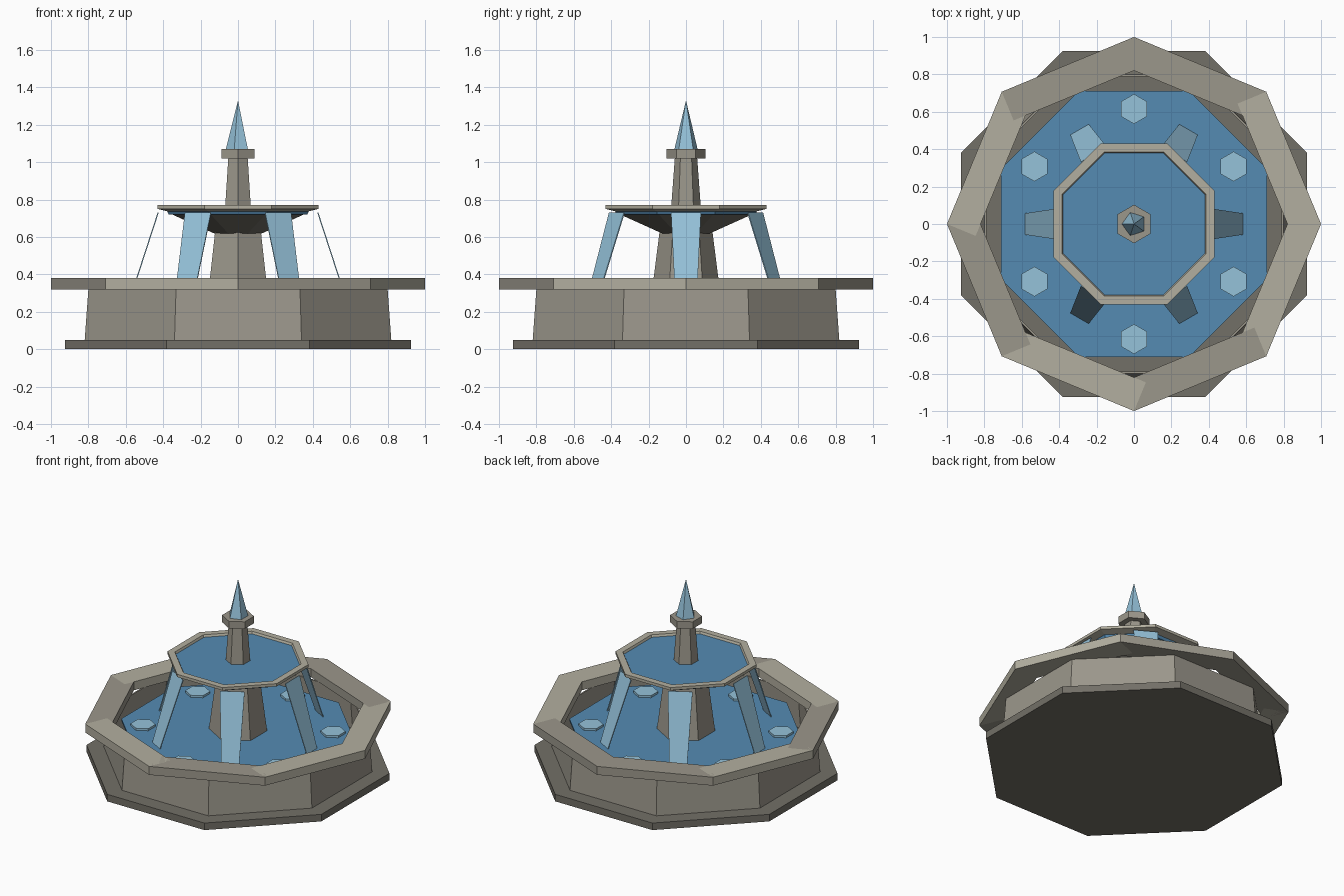
import bpy, bmesh
from math import sin, cos, pi, radians

if "Cube" in bpy.data.objects:
    bpy.data.objects.remove(bpy.data.objects["Cube"])


def mat(name, r, g, b):
    m = bpy.data.materials.new(name)
    m.diffuse_color = (r, g, b, 1)
    m.use_nodes = True
    m.node_tree.nodes["Principled BSDF"].inputs["Base Color"].default_value = m.diffuse_color
    return m


STONE = mat("stone", 0.33, 0.31, 0.26)
LIGHT = mat("light_stone", 0.45, 0.43, 0.35)
DARK = mat("dark_stone", 0.17, 0.16, 0.135)
WATER = mat("water", 0.09, 0.26, 0.45)
SPRAY = mat("spray", 0.30, 0.54, 0.70)


def finish(name, bm, material):
    bmesh.ops.recalc_face_normals(bm, faces=bm.faces)
    me = bpy.data.meshes.new(name)
    bm.to_mesh(me)
    bm.free()
    me.materials.append(material)
    ob = bpy.data.objects.new(name, me)
    bpy.context.collection.objects.link(ob)
    return ob


def lathe(name, profile, sides, turn, material, closed=False, at=(0, 0)):
    """Faceted revolve of (radius, z) points; closed joins last ring to first, else ends are capped."""
    bm = bmesh.new()
    rings = []
    for r, z in profile:
        if r == 0:
            rings.append([bm.verts.new((at[0], at[1], z))] * sides)
            continue
        angles = [radians(turn) + 2 * pi * i / sides for i in range(sides)]
        rings.append([bm.verts.new((at[0] + r * cos(a), at[1] + r * sin(a), z)) for a in angles])
    pairs = list(zip(rings, rings[1:]))
    if closed:
        pairs.append((rings[-1], rings[0]))
    for lo, hi in pairs:
        for i in range(sides):
            j = (i + 1) % sides
            bm.faces.new(dict.fromkeys((lo[i], lo[j], hi[j], hi[i])))
    if not closed:
        for ring in (rings[0], rings[-1]):
            if len(set(ring)) > 2:
                bm.faces.new(ring)
    return finish(name, bm, material)


# Plinth, hollow basin wall and pool
lathe("plinth", [(1.0, 0), (1.0, 0.05)], 8, 22.5, DARK)
lathe("basin_wall", [(0.887, 0.05), (0.866, 0.32), (0.855, 0.32), (0.876, 0.05)], 8, 22.5, STONE, True)
lathe("pool_water", [(0.77, 0.245), (0.77, 0.26)], 8, 22.5, WATER)

# Rim of eight overlapping rectangular coping stones
tones = [LIGHT, STONE, STONE, LIGHT, STONE, LIGHT, STONE, LIGHT]
depth, half = 0.166, sin(pi / 8)
for i, tone in enumerate(tones):
    a = radians(22.5 + 45 * i)
    bm = bmesh.new()
    bmesh.ops.create_cube(bm, size=1)
    for v in bm.verts:
        r = cos(pi / 8) - depth / 2 + v.co.x * depth
        t = v.co.y * 2 * half
        v.co = (r * cos(a) - t * sin(a), r * sin(a) + t * cos(a), 0.35 + v.co.z * 0.06)
    finish(f"rim_stone_{i + 1}", bm, tone)

# Central pedestal, upper bowl and its water
lathe("pedestal", [(0.215, 0.05), (0.14, 0.64)], 6, 30, STONE)
lathe("upper_bowl", [(0.14, 0.62), (0.38, 0.72)], 8, 22.5, DARK)
lathe("upper_water", [(0.40, 0.72), (0.42, 0.755)], 8, 22.5, WATER)
lathe("upper_rim", [(0.40, 0.735), (0.465, 0.75), (0.465, 0.77), (0.417, 0.77)], 8, 22.5, LIGHT, True)

# Column, cap and water spike
lathe("column", [(0.08, 0.75), (0.06, 1.02)], 6, 30, STONE)
lathe("column_cap", [(0.103, 1.02), (0.103, 1.07)], 6, 30, STONE)
lathe("water_spike", [(0.065, 1.07), (0, 1.33)], 5, 180, SPRAY)

# Falling ribbons of water and the ripples between them
for i in range(6):
    a = radians(60 * i)
    bm = bmesh.new()
    corners = [(0.427, -0.08, 0.73), (0.427, 0.08, 0.73), (0.58, 0.057, 0.26), (0.58, -0.057, 0.26)]
    bm.faces.new([bm.verts.new((r * cos(a) - t * sin(a), r * sin(a) + t * cos(a), z))
                  for r, t, z in corners])
    ribbon = finish(f"water_stream_{i + 1}", bm, SPRAY)
    solid = ribbon.modifiers.new("thickness", "SOLIDIFY")
    solid.thickness = 0.006
    solid.offset = 0
    b = a + radians(30)
    lathe(f"ripple_{i + 1}", [(0.08, 0.255), (0.08, 0.275)], 6, 30, SPRAY,
          at=(0.615 * cos(b), 0.615 * sin(b)))
